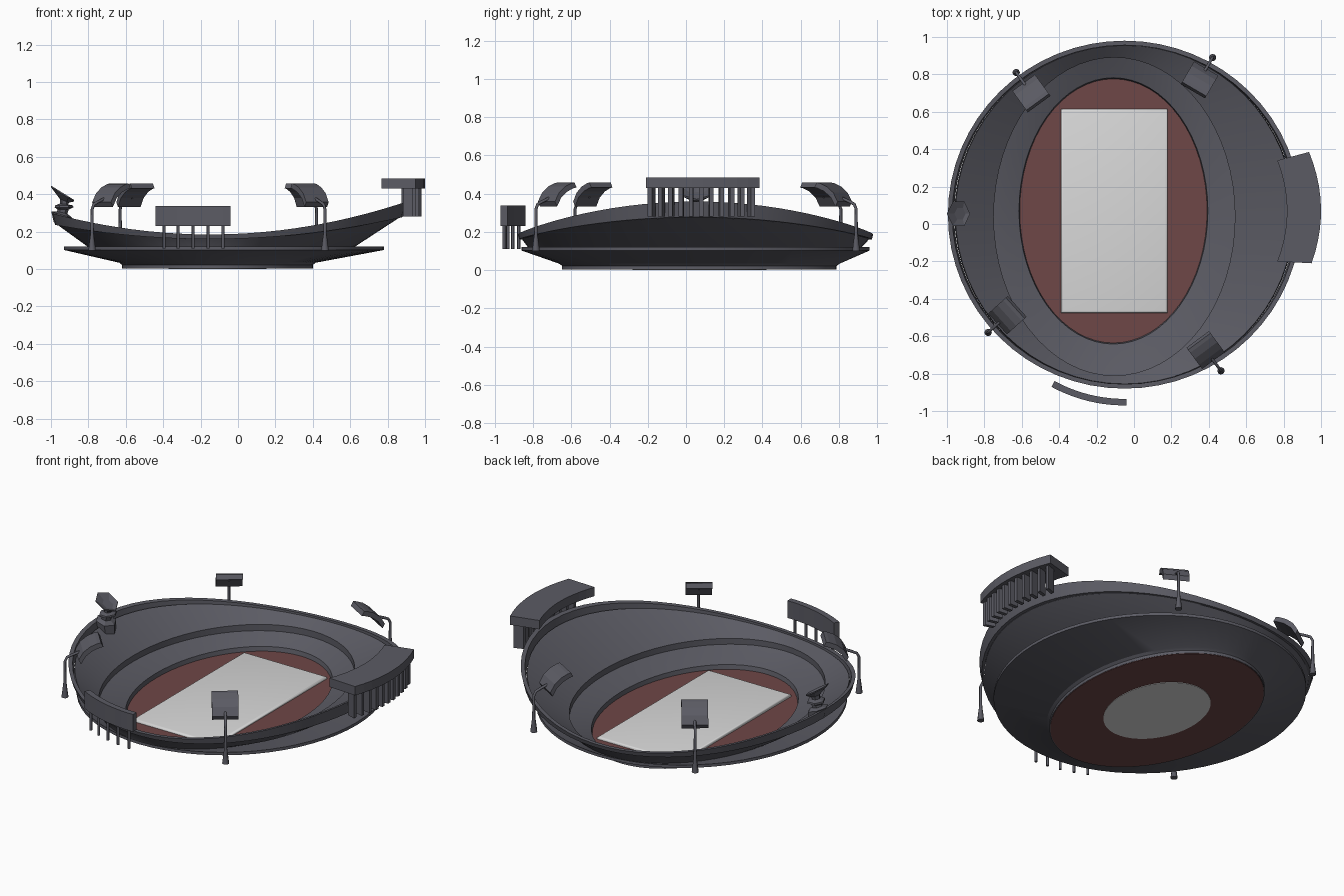
import bpy, bmesh, math
from mathutils import Vector

if "Cube" in bpy.data.objects:
    bpy.data.objects.remove(bpy.data.objects["Cube"])


def material(name, rgb):
    m = bpy.data.materials.new(name)
    m.diffuse_color = (*rgb, 1)
    m.use_nodes = True
    m.node_tree.nodes["Principled BSDF"].inputs["Base Color"].default_value = m.diffuse_color
    return m


GREY = material("dark_grey", (0.105, 0.105, 0.127))
RED = material("track_red", (0.156, 0.063, 0.063))
LIGHT = material("pitch_grey", (0.70, 0.70, 0.70))


def finish(name, bm, mat, smooth=None):
    bmesh.ops.recalc_face_normals(bm, faces=bm.faces)
    me = bpy.data.meshes.new(name)
    bm.to_mesh(me)
    bm.free()
    me.materials.append(mat)
    ob = bpy.data.objects.new(name, me)
    bpy.context.collection.objects.link(ob)
    if smooth:
        bpy.ops.object.select_all(action='DESELECT')
        ob.select_set(True)
        bpy.context.view_layer.objects.active = ob
        bpy.ops.object.shade_smooth_by_angle(angle=math.radians(smooth))
    return ob


def skin(bm, rings, close=False, caps=False):
    """Join rings of points with quads."""
    vs = [[bm.verts.new(p) for p in r] for r in rings]
    n = len(vs[0])
    for a, b in zip(vs, vs[1:] + (vs[:1] if close else [])):
        for i in range(n):
            j = (i + 1) % n
            bm.faces.new((a[i], a[j], b[j], b[i]))
    if caps:
        bm.faces.new(vs[0])
        bm.faces.new(vs[-1])


def ellipse(cx, cy, rx, ry, z, n=64):
    pts = []
    for i in range(n):
        t = 2 * math.pi * i / n
        x, y = cx + rx * math.cos(t), cy + ry * math.sin(t)
        pts.append((x, y, z(x) if callable(z) else z))
    return pts


def loft(name, profile, mat, close=True, caps=False, smooth=25):
    bm = bmesh.new()
    skin(bm, [ellipse(*p) for p in profile], close, caps)
    return finish(name, bm, mat, smooth)


def slab(bm, A, B, off):
    """Thick strip between edge paths A and B."""
    off = Vector(off)
    skin(bm, [[Vector(a), Vector(b), Vector(b) + off, Vector(a) + off]
              for a, b in zip(A, B)], caps=True)


def rod(bm, pts, radii, n=8):
    """Tube with upright-ish sections through pts."""
    rings = []
    for k, p in enumerate(pts):
        p = Vector(p)
        d = (Vector(pts[min(k + 1, len(pts) - 1)]) - Vector(pts[max(k - 1, 0)])).normalized()
        u = d.orthogonal().normalized() if abs(d.z) < 0.1 else (Vector((1, 0, 0)) - d * d.x).normalized()
        v = d.cross(u)
        rings.append([p + radii[k] * (u * math.cos(2 * math.pi * i / n) + v * math.sin(2 * math.pi * i / n))
                      for i in range(n)])
    skin(bm, rings, caps=True)


# saddle-shaped rim heights
def rim_top(x):
    return 0.185 + 0.159 * (x + 0.15) ** 2


def band(x):
    return 0.025 + 0.048 * (x + 0.15) ** 2


def rim_low(x):
    return rim_top(x) - band(x)


# field: red floor, pitch and its underside
loft("track_floor", [(-0.11, 0.07, 0.505, 0.712, 0.003), (-0.11, 0.07, 0.505, 0.712, 0.013)],
     RED, close=False, caps=True)
loft("pitch_underside", [(-0.11, 0.07, 0.262, 0.35, 0.0), (-0.11, 0.07, 0.262, 0.35, 0.005)],
     LIGHT, close=False, caps=True)
bm = bmesh.new()
bmesh.ops.create_cube(bm, size=1)
for v in bm.verts:
    v.co = (-0.105 + v.co.x * 0.57, 0.07 + v.co.y * 1.09, 0.0165 + v.co.z * 0.023)
top = [e for e in bm.edges if all(v.co.z > 0.02 for v in e.verts)]
bmesh.ops.bevel(bm, geom=top, offset=0.012, segments=3, affect='EDGES', profile=0.5)
finish("pitch", bm, LIGHT, 60)

# lower stand
loft("lower_stand", [
    (-0.11, 0.07, 0.500, 0.705, 0.008),
    (-0.11, 0.07, 0.505, 0.712, 0.040),
    (-0.105, 0.045, 0.645, 0.85, 0.088),
    (-0.075, 0.05, 0.855, 0.91, 0.120),
    (-0.075, 0.05, 0.855, 0.91, 0.102),
    (-0.11, 0.07, 0.525, 0.735, 0.034),
    (-0.11, 0.07, 0.510, 0.718, 0.022),
    (-0.11, 0.07, 0.510, 0.718, 0.004)], GREY)

# upper stand rising to the saddle rim
loft("upper_stand", [
    (-0.105, 0.04, 0.645, 0.85, 0.085),
    (-0.105, 0.04, 0.645, 0.85, 0.125),
    (-0.05, 0.05, 0.905, 0.905, lambda x: rim_top(x) - 0.45 * band(x)),
    (-0.05, 0.05, 0.910, 0.908, rim_low),
    (-0.09, 0.045, 0.70, 0.865, 0.110)], GREY)

# rim parapet
loft("rim", [
    (-0.05, 0.05, 0.912, 0.906, rim_low),
    (-0.05, 0.05, 0.922, 0.906, rim_top),
    (-0.05, 0.05, 0.945, 0.930, rim_top),
    (-0.05, 0.05, 0.928, 0.922, rim_low)], GREY)

# curved front board on posts
bm = bmesh.new()
def arc(r, a, z):
    return (-0.05 + r * math.sin(a), -0.15 - r * math.cos(a), z)
angles = [math.radians(-28.5 + 29.2 * i / 10) for i in range(11)]
slab(bm, [arc(0.785, a, 0.23) for a in angles], [arc(0.82, a, 0.23) for a in angles], (0, 0, 0.107))
finish("front_board", bm, GREY)
bm = bmesh.new()
for x in (-0.395, -0.32, -0.24, -0.16, -0.08):
    a = math.asin((x + 0.05) / 0.803)
    rod(bm, [arc(0.803, a, 0.11), arc(0.803, a, 0.235)], [0.008] * 2)
finish("front_board_posts", bm, GREY, 60)

# side gallery roof on fins
def gallery(y):
    t = (y - 0.07) / 0.3
    return 1.0 - 0.058 * t * t
bm = bmesh.new()
A, B = [], []
for i in range(11):
    t = i / 10
    yi, yo = -0.20 + 0.54 * t, -0.21 + 0.595 * t
    A.append((0.818 - 0.052 * ((yi - 0.07) / 0.27) ** 2, yi, 0.43))
    B.append((gallery(yo), yo, 0.43))
slab(bm, A, B, (0, 0, 0.055))
finish("gallery_roof", bm, GREY)
bm = bmesh.new()
for i in range(11):
    y = -0.19 + 0.054 * i
    x = gallery(y)
    tilt = (y - 0.07) * 0.07
    A = [(x - 0.075, y - 0.011 - tilt, z) for z in (0.28, 0.435)]
    B = [(x - 0.02, y - 0.011, z) for z in (0.28, 0.435)]
    slab(bm, A, B, (0, 0.022, 0))
finish("gallery_fins", bm, GREY)

# four floodlights: (pole position, head position)
lights = [((-0.63, 0.81), (-0.55, 0.70)), ((0.42, 0.89), (0.35, 0.77)),
          ((-0.78, -0.58), (-0.68, -0.49)), ((0.465, -0.785), (0.38, -0.67))]
for k, (p, h) in enumerate(lights, 1):
    p = Vector((*p, 0))
    d = (Vector((*h, 0)) - p).normalized()
    s = Vector((-d.y, d.x, 0))
    def at(dist, z, side=0.0):
        return p + d * dist + s * side + Vector((0, 0, z))
    bm = bmesh.new()
    rod(bm, [at(0, 0.10), at(0, 0.19), at(0, 0.32), at(0.012, 0.345), at(0.04, 0.358), at(0.11, 0.385)],
        [0.02, 0.009, 0.008, 0.008, 0.008, 0.008])
    finish("floodlight_pole_%d" % k, bm, GREY, 60)
    bm = bmesh.new()
    outline = [(0.068, 0.358), (0.095, 0.405), (0.135, 0.437), (0.175, 0.454), (0.195, 0.458)]
    slab(bm, [at(a, z, -0.075) for a, z in outline], [at(a, z, 0.075) for a, z in outline],
         d * 0.014 + Vector((0, 0, -0.026)))
    finish("floodlight_head_%d" % k, bm, GREY)

# torch monument on the left rim: stacked tilted hexagonal dishes
bm = bmesh.new()
def dish(x, z, r, lean, n=6):
    return [(x + r * math.cos(t), 0.055 + 1.2 * r * math.sin(t), z - lean * r * math.cos(t))
            for t in [2 * math.pi * i / n + math.pi for i in range(n)]]
skin(bm, [dish(-0.935, 0.235, 0.050, 0.3), dish(-0.942, 0.29, 0.056, 0.3),
          dish(-0.94, 0.302, 0.028, 0.2), dish(-0.935, 0.318, 0.030, 0.0),
          dish(-0.93, 0.33, 0.050, 0.0), dish(-0.93, 0.34, 0.048, 0.0),
          dish(-0.93, 0.348, 0.022, 0.1), dish(-0.928, 0.365, 0.024, 0.4),
          dish(-0.938, 0.40, 0.062, 0.62), dish(-0.938, 0.408, 0.062, 0.62),
          dish(-0.93, 0.392, 0.03, 0.6)], caps=True)
finish("torch_monument", bm, GREY)
